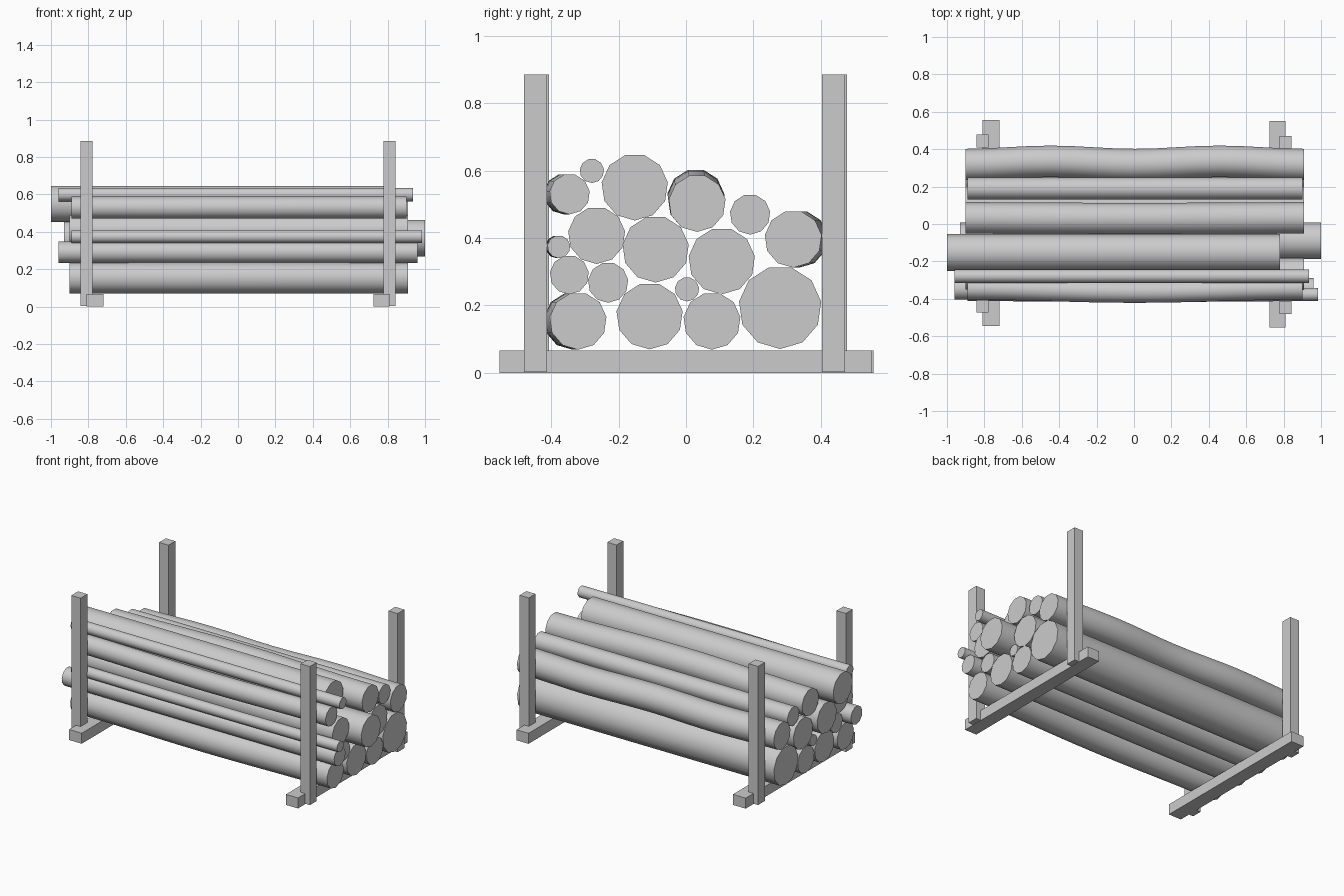
import bpy, bmesh
from math import sin, cos, pi, radians

if "Cube" in bpy.data.objects:
    bpy.data.objects.remove(bpy.data.objects["Cube"])


def box(name, x0, x1, y0, y1, z0, z1):
    bpy.ops.mesh.primitive_cube_add(size=1, location=((x0+x1)/2, (y0+y1)/2, (z0+z1)/2))
    o = bpy.context.object
    o.name = name
    o.scale = (x1-x0, y1-y0, z1-z0)
    bpy.ops.object.transform_apply(location=False, rotation=False, scale=True)


def straight(t):
    return 0, 0


def log(name, y, z, r, x0=-0.9, x1=0.91, bend=straight, sides=11):
    """Log along x; bend(t) gives the (y, z) offset at t = 0..1."""
    steps = 1 if bend is straight else 16
    bm = bmesh.new()
    rings = []
    for i in range(steps + 1):
        t = i / steps
        dy, dz = bend(t)
        rings.append([bm.verts.new((x0 + (x1-x0)*t,
                                    y + dy + r*sin(2*pi*k/sides),
                                    z + dz - r*cos(2*pi*k/sides))) for k in range(sides)])
    for a, b in zip(rings, rings[1:]):
        for k in range(sides):
            n = (k+1) % sides
            bm.faces.new((a[k], a[n], b[n], b[k]))
    bm.faces.new(rings[0])
    bm.faces.new(rings[-1])
    bmesh.ops.recalc_face_normals(bm, faces=bm.faces)
    me = bpy.data.meshes.new(name)
    bm.to_mesh(me)
    bm.free()
    o = bpy.data.objects.new(name, me)
    bpy.context.collection.objects.link(o)
    bpy.ops.object.select_all(action='DESELECT')
    o.select_set(True)
    bpy.context.view_layer.objects.active = o
    bpy.ops.object.shade_smooth_by_angle(angle=radians(40))


# rack: skids and posts
box("skid_left", -0.81, -0.72, -0.545, 0.556, 0, 0.067)
box("skid_right", 0.725, 0.81, -0.553, 0.55, 0, 0.067)
box("post_left_front", -0.843, -0.777, -0.474, -0.406, 0.002, 0.885)
box("post_left_back", -0.843, -0.777, 0.41, 0.478, 0.002, 0.885)
box("post_right_front", 0.778, 0.843, -0.48, -0.412, 0.002, 0.885)
box("post_right_back", 0.778, 0.843, 0.403, 0.471, 0.002, 0.885)


# gentle bends of the crooked logs
def bow_front(t):
    return -0.017*sin(pi*t)**2, 0


def wave_back(t):
    return 0.017*sin(2*pi*t)**2, 0


def bow_up(t):
    return -0.004*sin(pi*t), 0.017*sin(pi*t)**2


# bottom layer
log("log_bottom_front", -0.32, 0.154, 0.085, bend=bow_front)
log("log_bottom_mid_front", -0.108, 0.169, 0.099)
log("log_bottom_mid_back", 0.077, 0.154, 0.085)
log("log_bottom_back", 0.279, 0.194, 0.123)
# middle layer
log("stick_low", 0.003, 0.248, 0.036)
log("branch_low_inner", -0.231, 0.268, 0.06)
log("branch_low_front", -0.346, 0.291, 0.058, -0.96, 0.96)
log("stick_front", -0.377, 0.374, 0.034, -0.89, 0.985, bend=lambda t: (-0.006*sin(pi*t), 0))
log("log_mid_front", -0.265, 0.408, 0.085)
log("log_mid", -0.09, 0.367, 0.099, -0.93, 1.0)
log("log_mid_back", 0.106, 0.332, 0.099)
log("log_back", 0.318, 0.397, 0.085, bend=wave_back)
# top layer
log("branch_top_back", 0.19, 0.47, 0.06, -0.89, 0.90)
log("log_top_back", 0.033, 0.503, 0.085, bend=bow_up)
log("log_top", -0.152, 0.551, 0.099, -1.0, 0.78)
log("stick_top", -0.279, 0.599, 0.036, -0.96, 0.935)
log("branch_top_front", -0.345, 0.53, 0.06, -0.89, 0.90, bend=bow_front)
